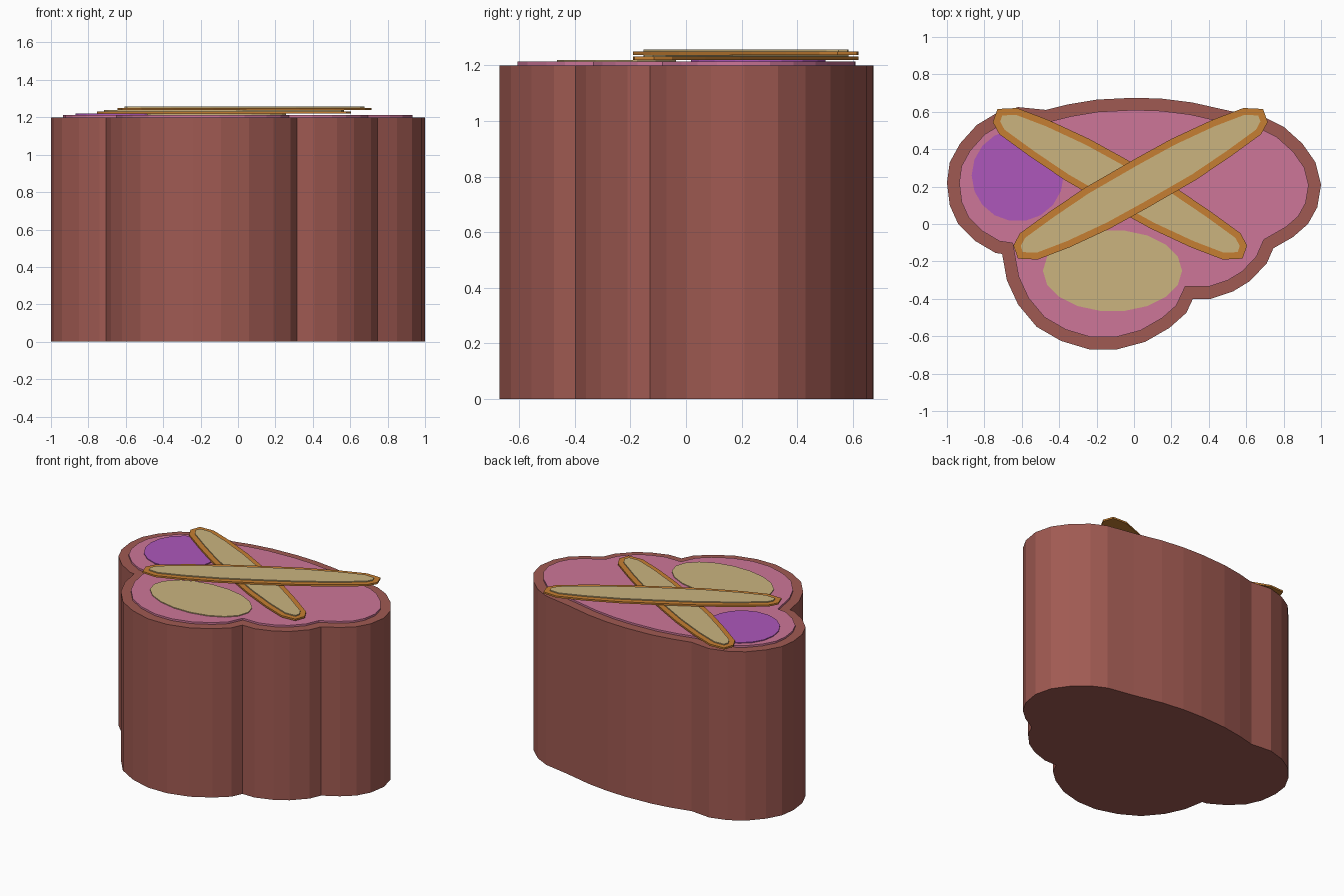
import bpy, bmesh, math
from mathutils import Vector

if "Cube" in bpy.data.objects:
    bpy.data.objects.remove(bpy.data.objects["Cube"])


def material(name, r, g, b):
    m = bpy.data.materials.new(name)
    lin = [((c / 255 + 0.055) / 1.055) ** 2.4 for c in (r, g, b)]
    m.diffuse_color = (*lin, 1)
    m.use_nodes = True
    m.node_tree.nodes["Principled BSDF"].inputs["Base Color"].default_value = m.diffuse_color
    return m


BROWN = material("brown_red", 160, 90, 82)
PINK = material("pink", 205, 118, 152)
ORANGE = material("orange", 198, 127, 50)
TAN = material("tan", 203, 180, 127)
PURPLE = material("purple", 173, 87, 187)


def ccw(pts):
    area = sum(a[0] * b[1] - b[0] * a[1] for a, b in zip(pts, pts[1:] + pts[:1]))
    return pts if area > 0 else pts[::-1]


def inset(pts, d):
    """Move every edge of a counterclockwise outline inward by d."""
    out = []
    n = len(pts)
    for i in range(n):
        a, p, b = (Vector(pts[k % n]) for k in (i - 1, i, i + 1))
        e1, e2 = (p - a).normalized(), (b - p).normalized()
        n1, n2 = Vector((-e1.y, e1.x)), Vector((-e2.y, e2.x))
        out.append(tuple(p + (n1 + n2) * (d / (1 + n1.dot(n2)))))
    return out


def slab(name, pts, z0, z1, mat):
    """Extrude an outline upward into a flat-faced solid."""
    bm = bmesh.new()
    face = bm.faces.new([bm.verts.new((x, y, z0)) for x, y in pts])
    res = bmesh.ops.extrude_face_region(bm, geom=[face], use_keep_orig=True)
    for v in res["geom"]:
        if isinstance(v, bmesh.types.BMVert):
            v.co.z = z1
    bmesh.ops.recalc_face_normals(bm, faces=bm.faces)
    me = bpy.data.meshes.new(name)
    bm.to_mesh(me)
    bm.free()
    me.materials.append(mat)
    ob = bpy.data.objects.new(name, me)
    bpy.context.collection.objects.link(ob)
    return ob


def ellipse(cx, cy, rx, ry, n):
    # Half-step phase gives a flat edge at the bottom
    return [(cx + rx * math.sin(2 * math.pi * (i + 0.5) / n),
             cy - ry * math.cos(2 * math.pi * (i + 0.5) / n)) for i in range(n)]


# Lobed body
outline = ccw([
    (-1.0, .22), (-.985, .33), (-.93, .43), (-.84, .53), (-.74, .59), (-.62, .625),
    (-.47, .61), (-.35, .64), (-.2, .665), (0, .675), (.15, .67), (.31, .65),
    (.51, .605), (.7, .57), (.8, .52), (.9, .43), (.97, .33), (1.0, .21),
    (.98, .09), (.93, 0), (.85, -.07), (.745, -.13), (.71, -.21), (.62, -.305),
    (.53, -.36), (.41, -.40), (.315, -.40), (.28, -.475), (.19, -.555), (.06, -.63),
    (-.09, -.67), (-.24, -.67), (-.39, -.625), (-.52, -.55), (-.62, -.43),
    (-.68, -.3), (-.705, -.16), (-.74, -.155), (-.85, -.09), (-.94, 0), (-.985, .1)])
slab("body", outline, 0, 1.2, BROWN)
slab("top_layer", inset(outline, 0.065), 1.2, 1.213, PINK)

# Coloured spots on the top
slab("purple_spot", ellipse(-.622, .26, .246, .246, 18), 1.213, 1.219, PURPLE)
slab("tan_spot", ellipse(-.115, -.25, .372, .218, 18), 1.213, 1.219, TAN)

# Crossed bars: half an outline, completed by a half turn
half = [(.68, .33), (.655, .40), (.55, .405), (.38, .34), (.165, .24),
        (-.035, .13), (-.295, -.02), (-.48, -.145), (-.645, -.265)]
bar = half + [(-x, -y) for x, y in half]
for label, side, z in (("lower", -1, 1.219), ("upper", 1, 1.238)):
    pts = ccw([(side * (x + (.035 if side > 0 else .075)), y + .215) for x, y in bar])
    slab(label + "_bar", pts, z, z + .012, ORANGE)
    slab(label + "_bar_inlay", inset(pts, .036), z + .012, z + .019, TAN)
